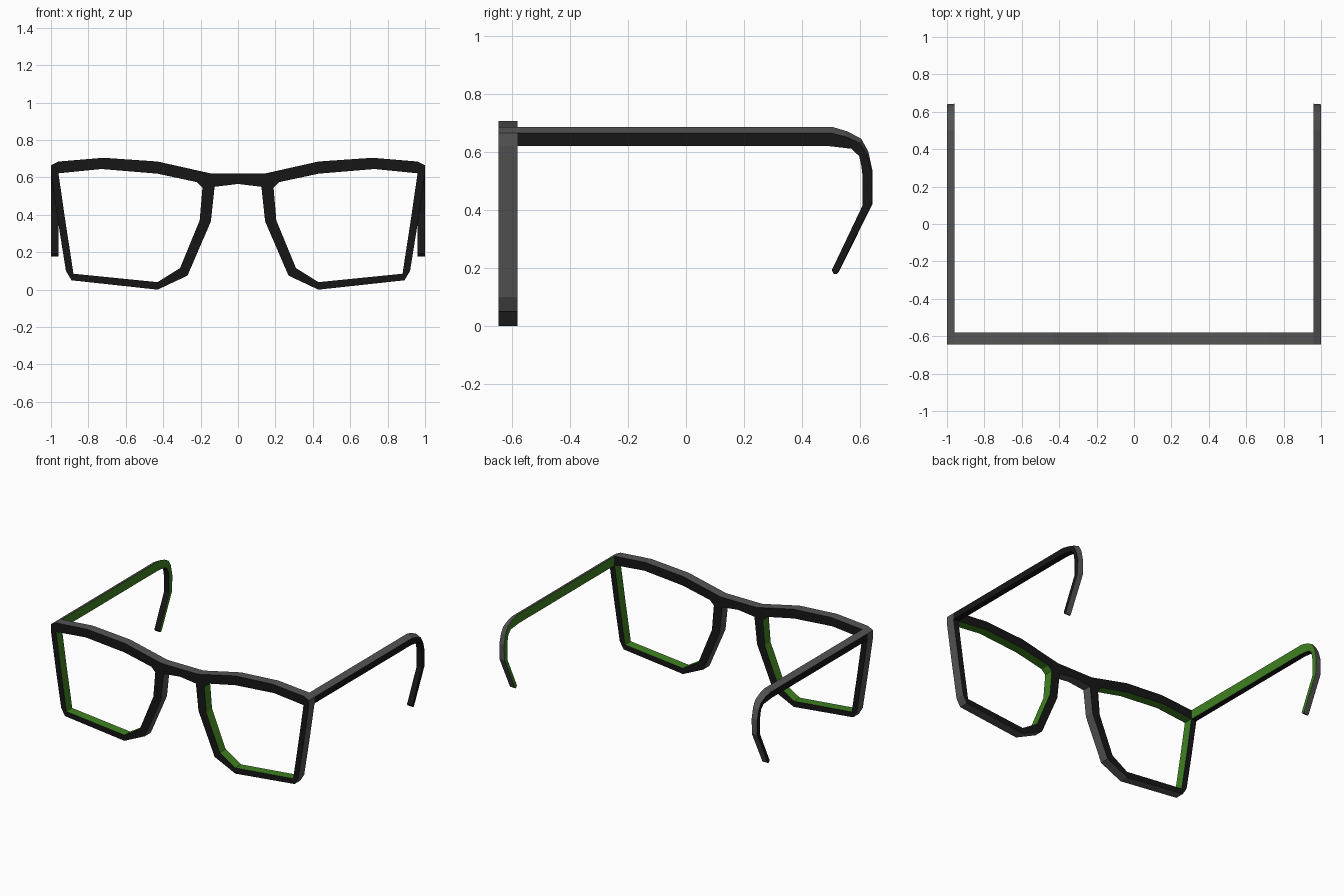
import bpy, bmesh

if "Cube" in bpy.data.objects:
    bpy.data.objects.remove(bpy.data.objects["Cube"])

def material(name, rgb):
    m = bpy.data.materials.new(name)
    m.diffuse_color = (*rgb, 1)
    m.use_nodes = True
    m.node_tree.nodes["Principled BSDF"].inputs["Base Color"].default_value = m.diffuse_color
    return m

MATS = [material("black", (0.008, 0.008, 0.008)),
        material("dark_grey", (0.09, 0.09, 0.09)),
        material("green", (0.05, 0.22, 0.015))]
BLACK, GREY, GREEN = range(3)

def finish(bm, name):
    bmesh.ops.recalc_face_normals(bm, faces=bm.faces[:])
    me = bpy.data.meshes.new(name)
    bm.to_mesh(me)
    bm.free()
    for m in MATS:
        me.materials.append(m)
    ob = bpy.data.objects.new(name, me)
    bpy.context.collection.objects.link(ob)
    return ob

# Front frame: outer half outline and one lens opening, as (x, z)
outer = [(0.14, .62), (.43, .685), (.72, .705), (.96, .685), (1, .665), (1, .62),
         (.96, .35), (.92, .10), (.89, .05), (.43, 0), (.27, .075), (.145, .365), (.125, .55)]
lens = [(.96, .622), (.73, .645), (.43, .62), (.22, .575), (.19, .545), (.205, .37),
        (.31, .115), (.43, .04), (.88, .085), (.888, .14), (.922, .36)]
flip = lambda pts: [(-x, z) for x, z in reversed(pts)]
Y0, Y1 = -.645, -.58

bm = bmesh.new()
front, back = [], []
for pts, mat in ((outer + [(0, .565)] + flip(outer), GREY), (lens, GREEN), (flip(lens), GREEN)):
    f = [bm.verts.new((x, Y0, z)) for x, z in pts]
    b = [bm.verts.new((x, Y1, z)) for x, z in pts]
    for i in range(len(pts)):
        j = (i + 1) % len(pts)
        bm.faces.new((f[i], f[j], b[j], b[i])).material_index = mat
        front.append(bm.edges.get((f[i], f[j])))
        back.append(bm.edges.get((b[i], b[j])))
for edges in (front, back):
    bmesh.ops.triangle_fill(bm, edges=edges, use_beauty=True)
finish(bm, "front_frame")

# Temples: cross-sections as (y, z) of inner top, outer top and underside
sections = [((-.645, .685), (-.645, .665), (-.645, .62)),
            ((.505, .685), (.495, .665), (.485, .62)),
            ((.555, .67), (.55, .652), (.57, .61)),
            ((.603, .645), (.598, .63), (.596, .585)),
            ((.628, .60), (.622, .59), (.604, .55)),
            ((.643, .53), (.64, .525), (.608, .515)),
            ((.642, .42), (.639, .42), (.608, .415)),
            ((.527, .187), (.525, .187), (.502, .192)),
            ((.519, .178), (.518, .178), (.509, .179))]

def temple(side, name):
    bm = bmesh.new()
    rings = []
    for a, b, c in sections:
        rings.append([bm.verts.new((side * x, y, z))
                      for x, (y, z) in ((.96, a), (1, b), (1, c), (.96, c))])
    for r, s in zip(rings, rings[1:]):
        for i, mat in enumerate((GREY, BLACK, BLACK, GREEN)):
            j = (i + 1) % 4
            bm.faces.new((r[i], r[j], s[j], s[i])).material_index = mat
    bm.faces.new(rings[0])
    bm.faces.new(rings[-1])
    finish(bm, name)

temple(1, "right_temple")
temple(-1, "left_temple")
